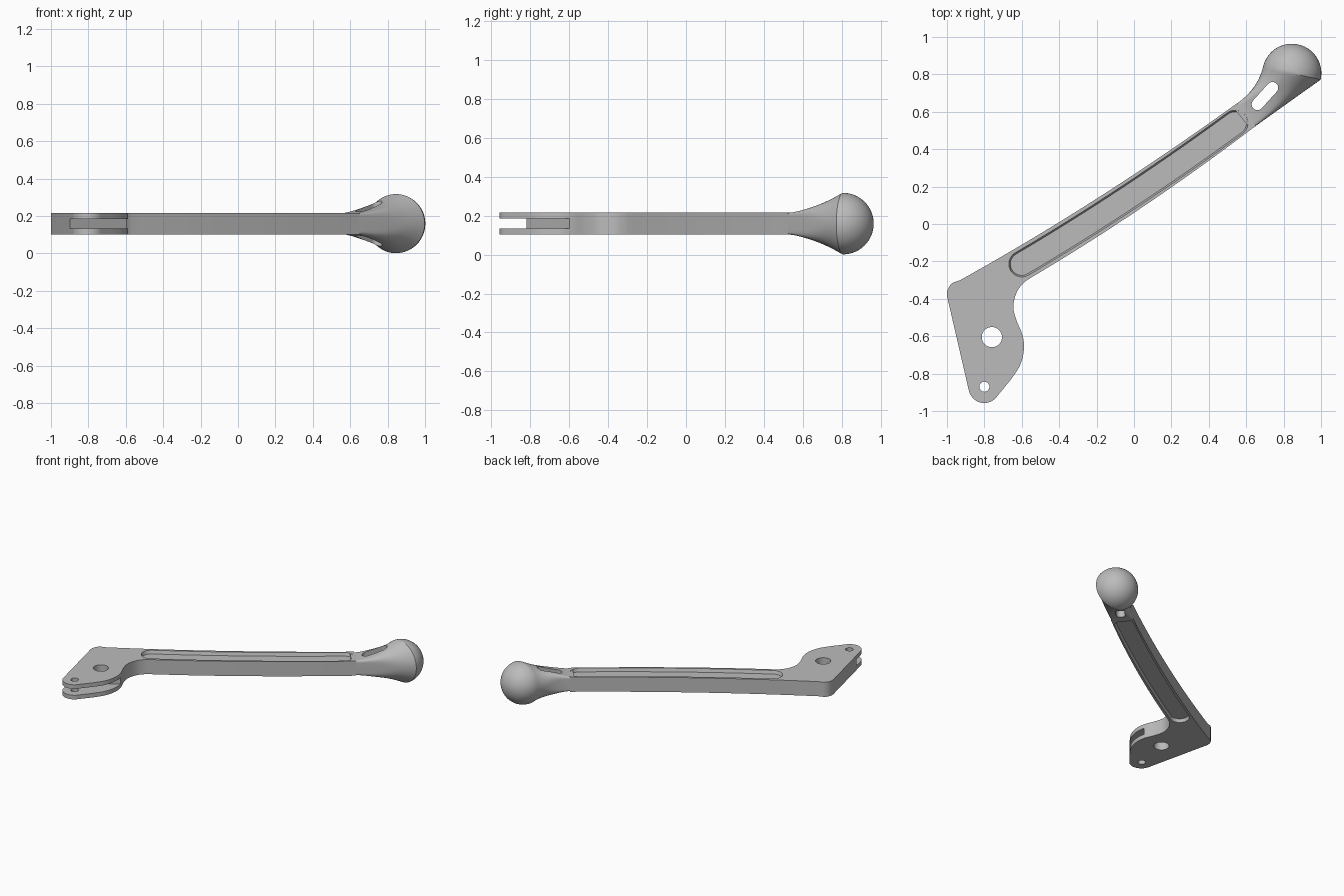
import bpy
import bmesh
import math
from mathutils import Vector

cube = bpy.data.objects.get("Cube")
if cube:
    bpy.data.objects.remove(cube, do_unlink=True)

MID = 0.159      # height of the symmetry plane
HALF = 0.057     # half thickness of the plate

metal = bpy.data.materials.new("grey_metal")
metal.use_nodes = True
metal.diffuse_color = (0.5, 0.5, 0.5, 1)
metal.node_tree.nodes["Principled BSDF"].inputs["Base Color"].default_value = (0.5, 0.5, 0.5, 1)


def loft(name, rings):
    """Skin a list of equal-sized point rings and cap both ends."""
    bm = bmesh.new()
    loops = [[bm.verts.new(p) for p in ring] for ring in rings]
    for a, b in zip(loops, loops[1:]):
        for i in range(len(a)):
            j = (i + 1) % len(a)
            bm.faces.new((a[i], a[j], b[j], b[i]))
    bm.faces.new(loops[0][::-1])
    bm.faces.new(loops[-1])
    bmesh.ops.recalc_face_normals(bm, faces=bm.faces)
    mesh = bpy.data.meshes.new(name)
    bm.to_mesh(mesh)
    bm.free()
    mesh.materials.append(metal)
    obj = bpy.data.objects.new(name, mesh)
    bpy.context.collection.objects.link(obj)
    return obj


def prism(name, low, z0, z1, high=None):
    return loft(name, [[(x, y, z0) for x, y in low],
                       [(x, y, z1) for x, y in (high or low)]])


def arc(cx, cy, r, a0, a1, n=16):
    angles = [math.radians(a0 + (a1 - a0) * i / n) for i in range(n + 1)]
    return [(cx + r * math.cos(a), cy + r * math.sin(a)) for a in angles]


def circle(cx, cy, r, n=32):
    return arc(cx, cy, r, 0, 360, n)[:-1]


def spline(points, steps=6):
    """Smooth curve through the points."""
    p = [Vector(q) for q in points]
    p = [2 * p[0] - p[1]] + p + [2 * p[-1] - p[-2]]
    out = []
    for a, b, c, d in zip(p, p[1:], p[2:], p[3:]):
        for k in range(steps):
            t = k / steps
            q = b + (c - a) * t / 2 + (a * 2 - b * 5 + c * 4 - d) * t * t / 2 \
                + (b * 3 - a - c * 3 + d) * t ** 3 / 2
            out.append((q.x, q.y))
    return out + [tuple(points[-1])]


def parabola(a, b, c, x0, x1, n=24):
    xs = [x0 + (x1 - x0) * i / n for i in range(n + 1)]
    return [(x, a + b * x + c * x * x) for x in xs]


def stadium(path, r):
    """Round-ended band of half width r around a path."""
    pts = [Vector(p) for p in path]
    left, right = [], []
    for i, p in enumerate(pts):
        d = (pts[min(i + 1, len(pts) - 1)] - pts[max(i - 1, 0)]).normalized()
        n = Vector((-d.y, d.x)) * r
        left.append(tuple(p + n))
        right.append(tuple(p - n))
    d0, d1 = pts[1] - pts[0], pts[-1] - pts[-2]
    a0 = math.degrees(math.atan2(d0.y, d0.x))
    a1 = math.degrees(math.atan2(d1.y, d1.x))
    end = arc(*pts[-1], r, a1 - 90, a1 + 90)[1:-1]
    start = arc(*pts[0], r, a0 + 90, a0 + 270)[1:-1]
    return right + end + left[::-1] + start


def cut(obj, cutters):
    bpy.context.view_layer.objects.active = obj
    for c in cutters:
        mod = obj.modifiers.new("cut", "BOOLEAN")
        mod.operation = "DIFFERENCE"
        mod.solver = "EXACT"
        mod.object = c
        bpy.ops.object.modifier_apply(modifier=mod.name)
        bpy.data.objects.remove(c, do_unlink=True)


# Lever plate: pivot head and bowed arm in one outline
inner_side = spline([(-0.735, -0.925), (-0.65, -0.82), (-0.605, -0.745), (-0.588, -0.66),
                     (-0.598, -0.59), (-0.63, -0.51), (-0.645, -0.44), (-0.627, -0.365),
                     (-0.59, -0.315), (-0.545, -0.283)])
outline = (arc(-0.80, -0.872, 0.085, 193, 315)
           + inner_side[1:]
           + parabola(0.06, 0.668, 0.07, -0.52, 0.65)
           + parabola(0.265, 0.66, 0.056, 0.55, -0.93)
           + arc(-0.925, -0.375, 0.075, 119, 193)[1:])
lever = prism("lever_plate", outline, MID - HALF, MID + HALF)

# Pivot holes, fork slot and shallow pockets on both faces
fork = [(-0.97, -0.87), (-0.5, -0.53), (-0.5, -1.1), (-0.97, -1.1)]
tools = [prism("pivot_hole", circle(-0.76, -0.605, 0.054), 0, 0.4),
         prism("cable_hole", circle(-0.80, -0.87, 0.027), 0, 0.4),
         prism("fork_slot", fork, MID - 0.025, MID + 0.025)]
spine = parabola(0.162, 0.664, 0.063, -0.6, 0.54)
for side in (-1, 1):
    tools.append(prism("pocket", stadium(spine, 0.061), MID + side * (HALF - 0.025),
                       MID + side * (HALF + 0.005), stadium(spine, 0.071)))
cut(lever, tools)


# Flared neck that ends in a half ball
def section(centre, across, h, power, n=64):
    ring = []
    for i in range(n):
        a = 2 * math.pi * i / n
        c, s = math.cos(a), math.sin(a)
        u = math.copysign(abs(c) ** (2 / power), c)
        v = math.copysign(abs(s) ** (2 / power), s)
        ring.append((centre.x + across.x * u, centre.y + across.y * u, MID + h * v))
    return ring


L0, LC, L1 = Vector((0.551, 0.645)), Vector((0.66, 0.72)), Vector((0.69, 0.84))
R0, R1 = Vector((0.649, 0.523)), Vector((0.998, 0.772))
start_across = (R0 - L0) / 2
rings = [section((L0 + R0) / 2 - Vector((0.024, 0.018)), start_across * 0.97, HALF - 0.002, 12)]
STEPS = 24
for i in range(STEPS + 1):
    t = i / STEPS
    left = L0 * (1 - t) ** 2 + LC * 2 * t * (1 - t) + L1 * t * t
    right = R0.lerp(R1, t)
    rings.append(section((left + right) / 2, (right - left) / 2,
                         HALF + (0.158 - HALF) * t ** 1.4, 2 + 10 * (1 - t) ** 3))
centre, across = (L1 + R1) / 2, (R1 - L1) / 2
forward = Vector((-across.y, across.x))
for i in range(1, 20):
    a = math.pi / 2 * i / 20
    rings.append(section(centre + forward * math.sin(a), across * math.cos(a),
                         0.158 * math.cos(a), 2))
knob = loft("ball_end", rings)
cut(knob, [prism("neck_slot", stadium([(0.66, 0.64), (0.74, 0.728)], 0.031), -0.1, 0.5)])

# Smooth curved walls, keep crisp edges
bpy.ops.object.select_all(action="DESELECT")
for obj in (lever, knob):
    obj.select_set(True)
bpy.context.view_layer.objects.active = lever
bpy.ops.object.shade_smooth_by_angle(angle=math.radians(30))
